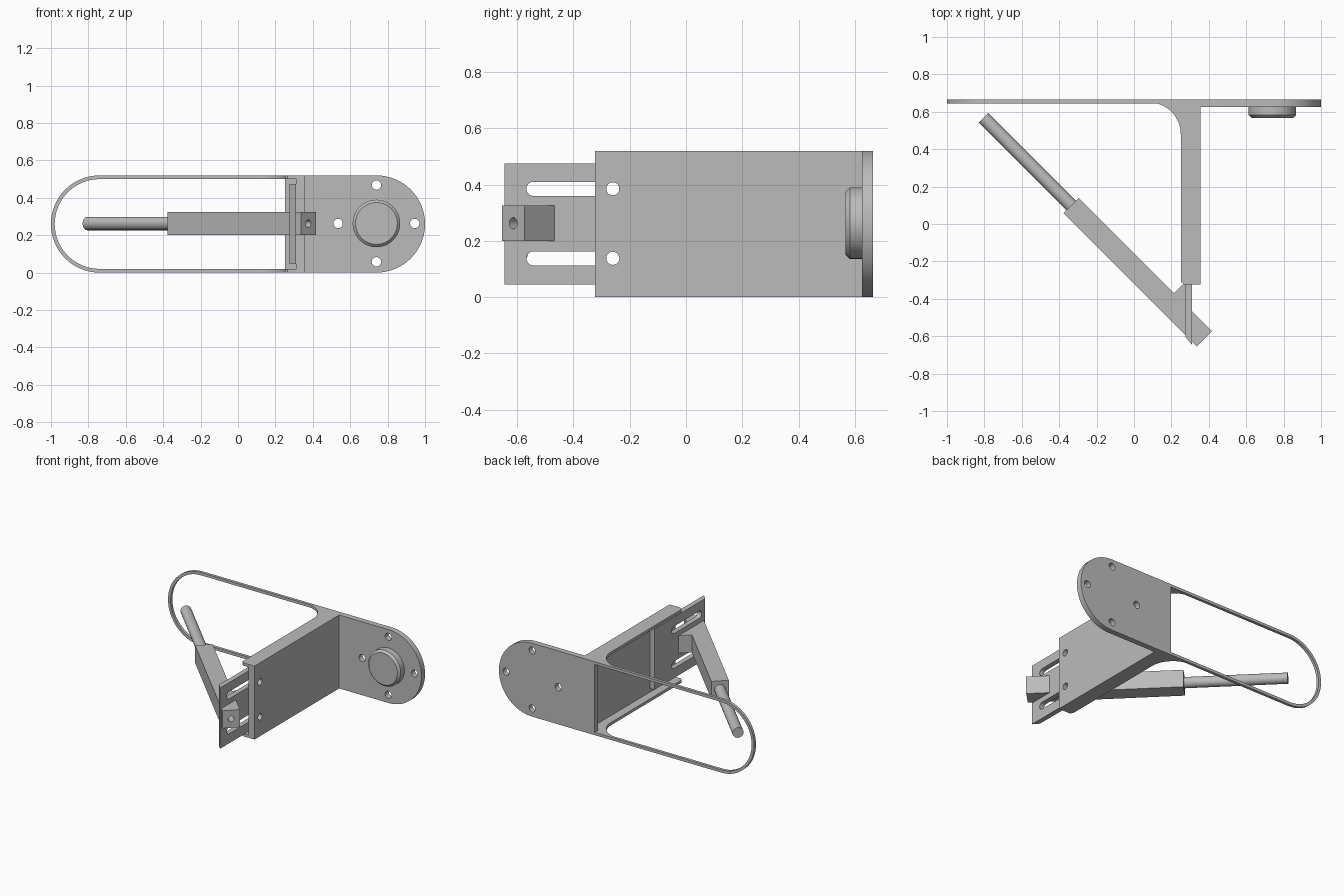
import bpy, bmesh
from math import cos, sin, pi, radians, sqrt
from mathutils import Matrix, Vector

if "Cube" in bpy.data.objects:
    bpy.data.objects.remove(bpy.data.objects["Cube"])

grey = bpy.data.materials.new("plain grey")
grey.use_nodes = True
grey.diffuse_color = (0.5, 0.5, 0.5, 1)
grey.node_tree.nodes["Principled BSDF"].inputs["Base Color"].default_value = (0.5, 0.5, 0.5, 1)

X, Y, Z = Vector((1, 0, 0)), Vector((0, 1, 0)), Vector((0, 0, 1))
ALONG_X = (Y, Z, X)
ALONG_Y = (X, Z, -Y)
ALONG_Z = (X, Y, Z)
DIAGONAL = ((X + Y) / sqrt(2), Z, (X - Y) / sqrt(2))
MID = 0.26


def arc(u, v, r, start, end, steps=32):
    angles = [radians(start + (end - start) * i / steps) for i in range(steps + 1)]
    return [(u + r * cos(a), v + r * sin(a)) for a in angles]


def circle(u, v, r, steps=32):
    return arc(u, v, r, 0, 360, steps)[:-1]


def box(u0, u1, v0, v1):
    return [(u0, v0), (u1, v0), (u1, v1), (u0, v1)]


def slot(u0, u1, v, r):
    return arc(u0, v, r, 90, 270, 12) + arc(u1, v, r, -90, 90, 12)


def finish(name, bm, basis):
    """Turn a local mesh into a placed, shaded object."""
    frame = Matrix(basis).transposed().to_4x4()
    bm.transform(frame)
    bmesh.ops.recalc_face_normals(bm, faces=bm.faces)
    mesh = bpy.data.meshes.new(name)
    bm.to_mesh(mesh)
    bm.free()
    mesh.materials.clear()
    mesh.materials.append(grey)
    obj = bpy.data.objects.new(name, mesh)
    bpy.context.collection.objects.link(obj)
    bpy.ops.object.select_all(action='DESELECT')
    obj.select_set(True)
    bpy.context.view_layer.objects.active = obj
    bpy.ops.object.shade_smooth_by_angle(angle=radians(30))
    return obj


def prism(name, basis, loops, lo, hi):
    """Extrude an outline, with further loops as holes, from lo to hi."""
    curve = bpy.data.curves.new(name, 'CURVE')
    curve.dimensions = '2D'
    curve.fill_mode = 'BOTH'
    curve.extrude = (hi - lo) / 2
    for loop in loops:
        spline = curve.splines.new('POLY')
        spline.points.add(len(loop) - 1)
        for point, (u, v) in zip(spline.points, loop):
            point.co = (u, v, 0, 1)
        spline.use_cyclic_u = True
    temp = bpy.data.objects.new(name + " outline", curve)
    bpy.context.collection.objects.link(temp)
    graph = bpy.context.evaluated_depsgraph_get()
    mesh = bpy.data.meshes.new_from_object(temp.evaluated_get(graph))
    bm = bmesh.new()
    bm.from_mesh(mesh)
    bpy.data.objects.remove(temp)
    bpy.data.meshes.remove(mesh)
    bmesh.ops.remove_doubles(bm, verts=bm.verts, dist=0.0001)
    bmesh.ops.translate(bm, verts=bm.verts, vec=(0, 0, (lo + hi) / 2))
    return finish(name, bm, basis)


# Rounded mounting plate with four screw holes
holes = [circle(0.74 + 0.205 * cos(k * pi / 2), MID + 0.003 + 0.205 * sin(k * pi / 2), 0.025)
         for k in range(4)]
outline = [(0.25, 0.52), (0.25, 0)] + arc(0.74, MID, 0.26, -90, 90)
prism("mounting_plate", ALONG_Y, [outline] + holes, -0.665, -0.625)

# Thin open hoop continuing the plate
hoop = arc(-0.74, MID, 0.26, 90, 270) + [(0.25, 0), (0.25, 0.02)]
hoop += arc(-0.74, MID, 0.24, 270, 90) + [(0.25, 0.5), (0.25, 0.52)]
prism("hoop", ALONG_Y, [hoop], -0.665, -0.645)

# Round boss with a chamfered front rim
bm = bmesh.new()
bmesh.ops.create_cone(bm, cap_ends=True, segments=48, radius1=0.127, radius2=0.127, depth=0.06,
                      matrix=Matrix.Translation((0.74, MID + 0.003, -0.597)))
rim = [e for e in bm.edges if all(v.co.z > -0.58 for v in e.verts)]
bmesh.ops.bevel(bm, geom=rim, offset=0.015, segments=1, affect='EDGES')
finish("boss", bm, ALONG_Y)

# Channel-shaped arm: web plus two filleted flanges
screw_heights = (0.138, 0.385)
web_holes = [circle(-0.26, z, 0.023) for z in screw_heights]
prism("arm_web", ALONG_X, [box(-0.323, 0.63, 0.02, 0.5)] + web_holes, 0.31, 0.355)
flange = [(0.355, 0.647), (0.355, -0.323), (0.265, -0.323), (0.25, -0.308)]
flange += arc(0.08, 0.48, 0.17, 0, 90, 16)
for name, z in (("lower_flange", 0), ("upper_flange", 0.5)):
    prism(name, ALONG_Z, [flange], z, z + 0.02)

# Slotted sliding plate with a slanted front end
slots = [slot(-0.542, -0.26, z, 0.025) for z in screw_heights]
slider = prism("slider", ALONG_X, [box(-0.645, -0.04, 0.045, 0.475)] + slots, 0.275, 0.31)
for v in slider.data.vertices:
    if v.co.y < -0.64 and v.co.x < 0.29:
        v.co.y += 0.04

# Diagonal square holder with a bore, its wedge and the rod
AXIS = -0.168
prism("holder", DIAGONAL, [box(AXIS - 0.057, AXIS + 0.057, 0.2, 0.325),
                           circle(AXIS, 0.2625, 0.02)], -0.307, 0.7)
prism("holder_wedge", ALONG_Z, [[(0.212, -0.372), (0.275, -0.435), (0.275, -0.311)]], 0.2, 0.325)
prism("rod", DIAGONAL, [circle(AXIS, 0.2625, 0.036)], -0.971, -0.27)
